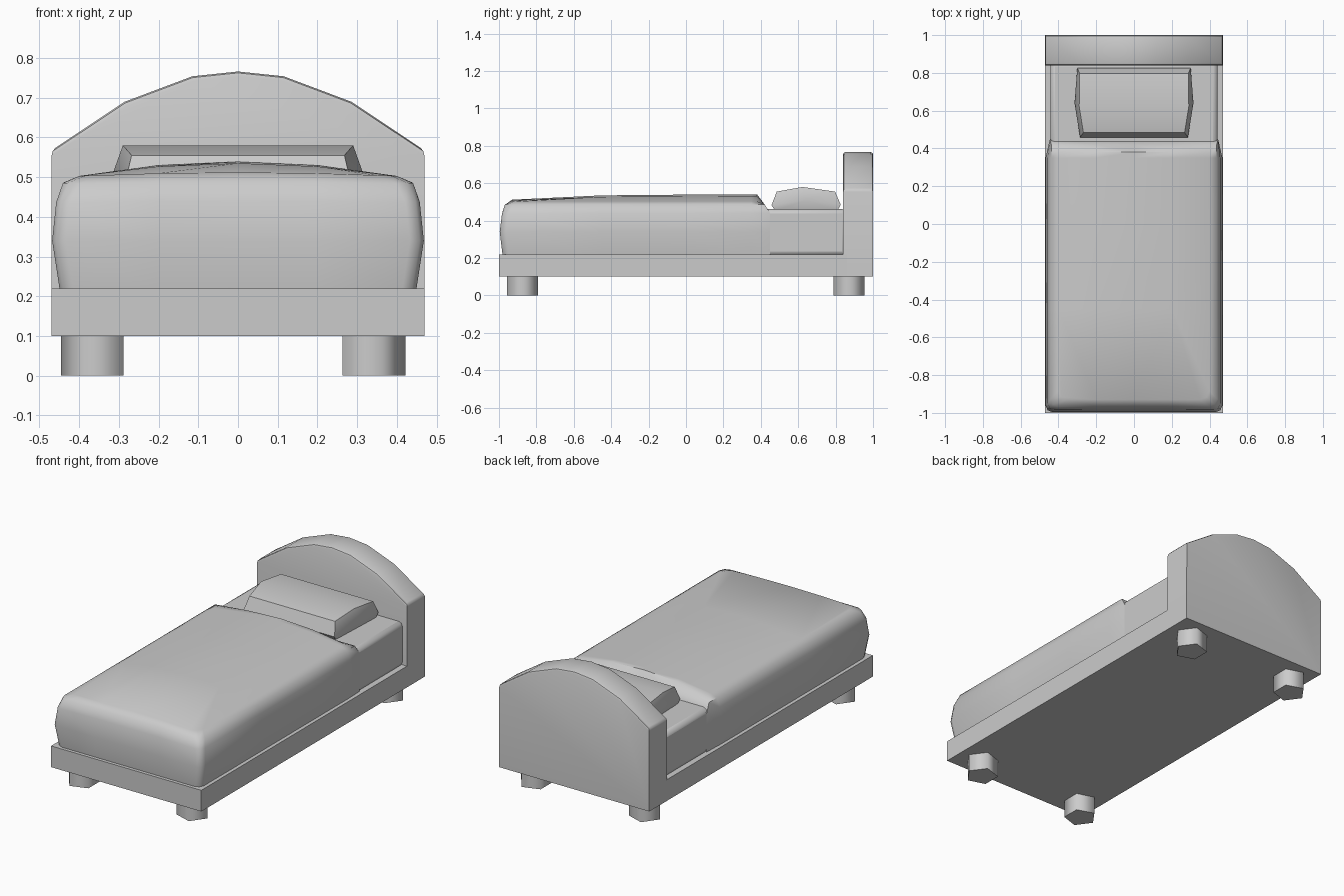
import bpy, bmesh, math

if "Cube" in bpy.data.objects:
    bpy.data.objects.remove(bpy.data.objects["Cube"])


def finish(name, bm, angle=40, bevel=0, segments=2):
    bmesh.ops.recalc_face_normals(bm, faces=bm.faces[:])
    me = bpy.data.meshes.new(name)
    bm.to_mesh(me)
    bm.free()
    ob = bpy.data.objects.new(name, me)
    bpy.context.collection.objects.link(ob)
    if bevel:
        m = ob.modifiers.new("Bevel", 'BEVEL')
        m.width, m.segments = bevel, segments
        m.limit_method, m.angle_limit = 'ANGLE', math.radians(45)
    bpy.ops.object.select_all(action='DESELECT')
    ob.select_set(True)
    bpy.context.view_layer.objects.active = ob
    bpy.ops.object.shade_smooth_by_angle(angle=math.radians(angle))
    return ob


def box(name, lo, hi, **kw):
    bm = bmesh.new()
    bmesh.ops.create_cube(bm, size=1)
    for v in bm.verts:
        v.co = [(a + b) / 2 + c * (b - a) for a, b, c in zip(lo, hi, v.co)]
    return finish(name, bm, **kw)


def loft(bm, a, b):
    n = len(a)
    for i in range(n):
        j = (i + 1) % n
        bm.faces.new((a[i], a[j], b[j], b[i]))


# Base frame and mattress
box("bed_frame", (-.47, -1, .10), (.47, .86, .22))
box("mattress", (-.443, .2, .21), (.443, .86, .462), bevel=.025)

# Arched headboard: half profile mirrored, then extruded
half = [(.47, .10), (.47, .567), (.285, .69), (.115, .754)]
profile = half + [(0, .766)] + [(-x, z) for x, z in reversed(half)]
bm = bmesh.new()
front, back = ([bm.verts.new((x, y, z)) for x, z in profile] for y in (.84, 1))
loft(bm, front, back)
bm.faces.new(front)
bm.faces.new(back)
# Soften only the upper rim
rim = [e for e in bm.edges if all(v.co.z > .5 for v in e.verts)
       and abs(e.verts[0].co.y - e.verts[1].co.y) < .01]
rim += [e for e in bm.edges if all(abs(v.co.z - .567) < .001 for v in e.verts)]
bmesh.ops.bevel(bm, geom=rim, offset=.012, segments=2, profile=.5, affect='EDGES')
finish("headboard", bm)

# Pentagonal legs, points facing outwards
for side, sx, cx in (("left", -1, -.359), ("right", 1, .334)):
    for end, cy in (("front", -.874), ("back", .872)):
        bm = bmesh.new()
        rings = [[bm.verts.new((cx + sx * .0873 * math.cos(k * math.tau / 5),
                                cy + .0873 * math.sin(k * math.tau / 5), z))
                  for k in range(5)] for z in (0, .11)]
        loft(bm, *rings)
        for r in rings:
            bm.faces.new(r)
        finish(f"{end}_{side}_leg", bm, angle=80)

# Blanket: domed top grid with skirt layers hung from its border
XS = [-.4, -.2, 0, .2, .4]
YS = [-.93, -.45, 0, .35, .38]
CENTRE = [.512, .535, .539, .54, .54]
bm = bmesh.new()
grid = [[bm.verts.new((x, y, .503 + (c - .503) * (1 - (abs(x) / .4) ** 2)))
         for x in XS] for y, c in zip(YS, CENTRE)]
for r in range(4):
    for c in range(4):
        bm.faces.new((grid[r][c], grid[r][c + 1], grid[r + 1][c + 1], grid[r + 1][c]))
border = ([(0, c) for c in range(4)] + [(r, 4) for r in range(4)]
          + [(4, c) for c in range(4, 0, -1)] + [(r, 0) for r in range(4, 0, -1)])
prev = [grid[r][c] for r, c in border]
corners = []
# each layer: z, half width, foot y, head y
for z, w, foot, head in ((.487, .438, -.965, .42), (.44, .457, -.983, .45),
                         (.34, .468, -.996, .45), (.21, .448, -.98, .45)):
    ring = []
    for r, c in border:
        x, y = XS[c], YS[r]
        if c in (0, 4):
            x = math.copysign(min(w, .445) if r == 4 else w, x)
        if r == 0:
            y = foot
        if r == 4:
            y = head
        ring.append(bm.verts.new((x, y, z)))
    loft(bm, prev, ring)
    corners += [bm.edges.get((prev[i], ring[i])) for i in (0, 4)]
    prev = ring
bm.faces.new(prev)
bmesh.ops.bevel(bm, geom=corners, offset=.035, segments=2, profile=.5, affect='EDGES')
finish("blanket", bm, angle=50)

# Pillow: cross-section (y, z, half length) with pointed ends
section = [(.475, .455, .28), (.457, .482, .285), (.485, .555, .268),
           (.622, .58, .29), (.797, .555, .288), (.827, .485, .30), (.81, .455, .295)]
bm = bmesh.new()
ends = [[bm.verts.new((s * x, y, z)) for y, z, x in section] for s in (-1, 1)]
loft(bm, *ends)
for s, ring in zip((-1, 1), ends):
    tip = bm.verts.new((s * .315, .64, .51))
    for i in range(len(ring)):
        bm.faces.new((ring[i], ring[(i + 1) % len(ring)], tip))
finish("pillow", bm, angle=50)
